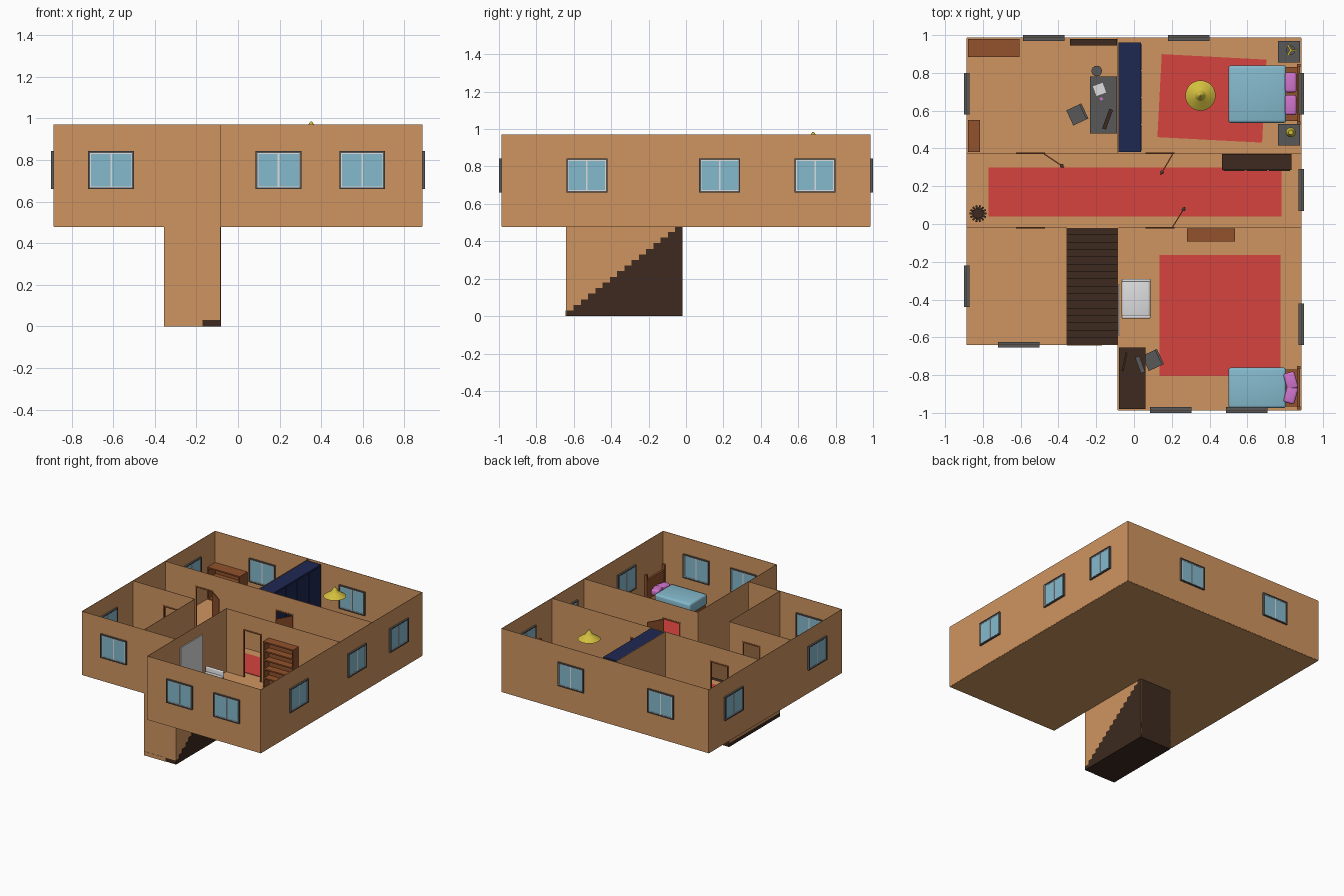
import bpy
import bmesh
from math import degrees, radians, atan2, hypot
from mathutils import Matrix, Vector

cube = bpy.data.objects.get("Cube")
if cube:
    bpy.data.objects.remove(cube)


def material(name, *rgb):
    linear = [((c / 255 + 0.055) / 1.055) ** 2.4 for c in rgb] + [1]
    mat = bpy.data.materials.new(name)
    mat.use_nodes = True
    mat.diffuse_color = linear
    mat.node_tree.nodes["Principled BSDF"].inputs["Base Color"].default_value = linear
    return mat


tan = material("tan plaster", 207, 149, 96)
red = material("red carpet", 214, 66, 62)
blue = material("pale blue", 133, 186, 205)
dark = material("dark wood", 61, 42, 31)
brown = material("brown wood", 146, 82, 44)
navy = material("navy", 30, 40, 82)
grey = material("dark grey", 88, 88, 88)
yellow = material("yellow", 210, 190, 62)
pink = material("orchid pink", 208, 116, 204)
white = material("light grey", 222, 222, 224)

FLOOR, TOP = 0.48, 0.97
LEFT, RIGHT, FRONT, BACK = -0.885, 0.885, -0.985, 0.985
STAIR_L, STAIR_R, NOTCH = -0.355, -0.085, -0.64
HALL_F, HALL_B = -0.02, 0.375


def finish(name, bm, mat, smooth=False):
    mesh = bpy.data.meshes.new(name)
    bm.to_mesh(mesh)
    bm.free()
    mesh.materials.append(mat)
    obj = bpy.data.objects.new(name, mesh)
    bpy.context.collection.objects.link(obj)
    for poly in mesh.polygons:
        poly.use_smooth = smooth
    return obj


def box(name, x, y, z, mat, spin=0, pivot=None, soft=0):
    """Box between coordinate ranges, optionally turned about a floor point."""
    bm = bmesh.new()
    size = [r[1] - r[0] for r in (x, y, z)]
    mid = Vector([(r[0] + r[1]) / 2 for r in (x, y, z)])
    bmesh.ops.create_cube(bm, size=1, matrix=Matrix.Translation(mid) @ Matrix.Diagonal((*size, 1)))
    if soft:
        bmesh.ops.bevel(bm, geom=bm.edges[:], offset=soft, segments=3, profile=0.5, affect='EDGES')
    if spin:
        p = Vector((*pivot, 0)) if pivot else mid
        turn = Matrix.Rotation(radians(spin), 4, 'Z')
        bm.transform(Matrix.Translation(p) @ turn @ Matrix.Translation(-p))
    return finish(name, bm, mat, bool(soft))


def cone(name, centre, low, high, z, mat, sides=24):
    bm = bmesh.new()
    place = Matrix.Translation((*centre, (z[0] + z[1]) / 2))
    bmesh.ops.create_cone(bm, cap_ends=True, segments=sides, radius1=low, radius2=high,
                          depth=z[1] - z[0], matrix=place)
    return finish(name, bm, mat)


def ball(name, centre, size, mat):
    bm = bmesh.new()
    place = Matrix.Translation(centre) @ Matrix.Diagonal((*size, 1))
    bmesh.ops.create_uvsphere(bm, u_segments=16, v_segments=10, radius=1, matrix=place)
    return finish(name, bm, mat, True)


def slab(name, along, at, span, z, thick, mat):
    """Upright panel along x or y, centred on the given line."""
    across = (at - thick, at + thick)
    x, y = (span, across) if along == 'x' else (across, span)
    return box(name, x, y, z, mat)


def wall(name, along, at, span, doors=(), base=FLOOR):
    start, lintel, thick = span[0], 0.85, 0.0015
    for a in doors:
        b = a + 0.145
        slab(name, along, at, (start, a), (base, TOP), thick, tan)
        slab(name + "_lintel", along, at, (a, b), (lintel, TOP), thick, tan)
        for edge in (a, b):
            slab("door_jamb", along, at, (edge - 0.005, edge + 0.005), (FLOOR, lintel), 0.004, brown)
        slab("door_head", along, at, (a, b), (lintel - 0.01, lintel), 0.004, brown)
        start = b
    slab(name, along, at, (start, span[1]), (base, TOP), thick, tan)


def window(along, at, mid):
    half, low, high = 0.11, 0.66, 0.843
    a, b = mid - half, mid + half
    slab("window_glass", along, at, (a + 0.006, b - 0.006), (low + 0.006, high - 0.006), 0.009, blue)
    for name, inset, rim, thick, mat in (("window_frame", 0, 0.009, 0.015, grey),
                                         ("window_sash", 0.009, 0.004, 0.011, white)):
        p, q, lo, hi = a + inset, b - inset, low + inset, high - inset
        for s in ((p, p + rim), (q - rim, q)):
            slab(name, along, at, s, (lo, hi), thick, mat)
        for z in ((lo, lo + rim), (hi - rim, hi)):
            slab(name, along, at, (p, q), z, thick, mat)
    slab("window_mullion", along, at, (mid - 0.004, mid + 0.004), (low + 0.01, high - 0.01), 0.011, white)


# Floors around the open stairwell
ground = (FLOOR - 0.003, FLOOR + 0.001)
box("floor_front_right", (STAIR_R, RIGHT), (FRONT, HALL_F), ground, tan)
box("floor_back", (LEFT, RIGHT), (HALL_F, BACK), ground, tan)
box("floor_front_left", (LEFT, STAIR_L), (NOTCH, HALL_F), ground, tan)

# Outer and inner walls
wall("back_wall", 'x', BACK, (LEFT, RIGHT))
wall("right_wall", 'y', RIGHT, (FRONT, BACK))
wall("left_wall", 'y', LEFT, (NOTCH, BACK))
wall("front_wall", 'x', FRONT, (STAIR_R, RIGHT))
wall("notch_wall", 'x', NOTCH, (LEFT, STAIR_L))
wall("stair_front_wall", 'x', NOTCH, (STAIR_L, STAIR_R), base=0.03)
wall("stair_left_wall", 'y', STAIR_L, (NOTCH, HALL_F), base=0.03)
wall("stair_right_wall", 'y', STAIR_R, (NOTCH, HALL_F), base=0.03)
wall("front_room_side_wall", 'y', STAIR_R, (FRONT, NOTCH))
wall("study_side_wall", 'y', STAIR_R, (HALL_B, BACK))
wall("hall_back_wall", 'x', HALL_B, (LEFT, RIGHT), doors=(-0.62, 0.065))
wall("hall_front_left", 'x', HALL_F, (LEFT, STAIR_L), doors=(-0.62,))
wall("hall_front_right", 'x', HALL_F, (STAIR_R, RIGHT), doors=(0.065,))

# Windows
for at, mids in ((FRONT, (0.195, 0.597)), (NOTCH, (-0.61,)), (BACK, (-0.478, 0.29))):
    for mid in mids:
        window('x', at, mid)
for at, mids in ((RIGHT, (-0.53, 0.18, 0.69)), (LEFT, (-0.33, 0.69))):
    for mid in mids:
        window('y', at, mid)

# Staircase, its sides just proud of the walls
STEPS = 16
run, rise = (HALL_F - NOTCH) / STEPS, FLOOR / STEPS
for i in range(STEPS):
    box("stair_step", (STAIR_L, STAIR_R + 0.004), (NOTCH + i * run, HALL_F), (i * rise, (i + 1) * rise), dark)
box("stair_kick_plate", (STAIR_L, -0.17), (NOTCH - 0.003, NOTCH), (0, rise), tan)

# Open door leaves
for hinge, tip in (((-0.475, 0.37), (-0.37, 0.3)), ((0.205, 0.37), (0.14, 0.26)), ((0.205, -0.015), (0.27, 0.09))):
    dx, dy = tip[0] - hinge[0], tip[1] - hinge[1]
    x, y = hinge
    box("door_leaf", (x, x + hypot(dx, dy)), (y - 0.003, y + 0.003), (FLOOR, 0.84), brown, degrees(atan2(dy, dx)), hinge)
    ball("door_knob", (x + dx * 0.88, y + dy * 0.88, 0.65), (0.01, 0.01, 0.008), grey)

# Carpets
pile = (FLOOR, FLOOR + 0.005)
box("hall_carpet", (-0.77, 0.78), (0.04, 0.3), pile, red)
box("front_room_carpet", (0.135, 0.775), (-0.805, -0.165), pile, red)
box("bedroom_carpet", (0.135, 0.69), (0.445, 0.885), pile, red, -3)


def shelf(name, x, y, top, mat, face, rows):
    """Open bookcase; face is the axis its open side looks along."""
    t = 0.01
    if face == 'y':
        box(name + "_back", x, (y[1] - t, y[1]), (FLOOR, top), mat)
        sides = [((x[0], x[0] + t), y), ((x[1] - t, x[1]), y)]
    else:
        box(name + "_back", (x[0], x[0] + t), y, (FLOOR, top), mat)
        sides = [(x, (y[0], y[0] + t)), (x, (y[1] - t, y[1]))]
    for sx, sy in sides:
        box(name + "_side", sx, sy, (FLOOR, top), mat)
    for i in range(rows + 1):
        z = FLOOR + (top - FLOOR - t) * i / rows
        box(name + "_board", x, y, (z, z + t), mat)


def table(name, x, y, top, mat):
    box(name + "_top", x, y, (top - 0.015, top), mat)
    for lx in (x[0], x[1] - 0.015):
        for ly in (y[0], y[1] - 0.015):
            box(name + "_leg", (lx, lx + 0.015), (ly, ly + 0.015), (FLOOR, top), mat)


def chair(x, y, spin):
    r, seat, p = 0.044, 0.59, (x, y)
    box("chair_seat", (x - r, x + r), (y - r, y + r), (seat - 0.015, seat), grey, spin, p)
    box("chair_back", (x - r, x - r + 0.012), (y - r, y + r), (seat, 0.7), grey, spin, p)
    for sx in (-r, r - 0.01):
        for sy in (-r, r - 0.01):
            box("chair_leg", (x + sx, x + sx + 0.01), (y + sy, y + sy + 0.01), (FLOOR, seat), grey, spin, p)


def bed(y, pillows):
    box("bed_frame", (0.51, 0.875), (y[0] + 0.01, y[1] - 0.01), (FLOOR, 0.53), brown)
    box("bed_headboard", (0.865, 0.88), y, (FLOOR, 0.68), brown)
    for post in y:
        box("bed_post", (0.862, 0.882), (post - 0.008, post + 0.008), (FLOOR, 0.72), brown)
    box("bed_blanket", (0.5, 0.805), y, (0.505, 0.59), blue, soft=0.015)
    for py, half, spin in pillows:
        box("pillow", (0.8, 0.86), (py - half, py + half), (0.56, 0.605), pink, spin, soft=0.012)


def plant(x, y, z, r, leaf, count):
    cone("plant_pot", (x, y), r * 0.5, r * 0.7, (z, z + r * 1.5), grey, 12)
    for i in range(count):
        box("plant_leaf", (x, x + r), (y - 0.005, y + 0.005), (z + r * 1.5, z + r * 2.5), leaf, i * 360 / count, (x, y))


# Study
shelf("low_bookcase", (-0.88, -0.605), (0.885, 0.98), 0.73, brown, 'y', 3)
shelf("side_bookcase", (-0.88, -0.815), (0.38, 0.55), 0.73, brown, 'x', 3)
shelf("wall_bookcase", (-0.34, -0.09), (0.945, 0.98), 0.76, dark, 'y', 3)
table("study_desk", (-0.232, -0.09), (0.48, 0.78), 0.65, grey)
box("paper_sheet", (-0.21, -0.155), (0.685, 0.74), (0.65, 0.656), white, 20)
box("pink_note", (-0.18, -0.165), (0.655, 0.67), (0.65, 0.656), pink, 30)
box("keyboard", (-0.15, -0.13), (0.5, 0.61), (0.65, 0.665), dark, -20)
chair(-0.3, 0.58, 205)
cone("waste_bin", (-0.197, 0.81), 0.022, 0.028, (FLOOR, 0.56), grey, 16)

# Wardrobe against the study wall
box("wardrobe", (-0.083, 0.036), (0.38, 0.96), (FLOOR, 0.966), navy)
for i in range(4):
    y = 0.386 + i * 0.143
    box("wardrobe_door", (0.036, 0.04), (y, y + 0.137), (FLOOR + 0.02, 0.955), navy)

# Back bedroom
bed((0.535, 0.84), ((0.63, 0.053, 0), (0.75, 0.053, 0)))
for y in ((0.415, 0.53), (0.855, 0.97)):
    box("nightstand", (0.762, 0.878), y, (FLOOR, 0.59), grey)
cone("lamp_stem", (0.83, 0.485), 0.006, 0.006, (0.59, 0.65), grey, 8)
cone("lamp_shade", (0.83, 0.485), 0.026, 0.012, (0.63, 0.67), yellow)
plant(0.83, 0.92, 0.59, 0.035, yellow, 3)
cone("pendant_shade", (0.352, 0.68), 0.08, 0.028, (0.915, 0.95), yellow, 32)
cone("pendant_cap", (0.352, 0.68), 0.028, 0.004, (0.95, 0.985), yellow, 32)

# Hall
box("hall_dresser", (0.465, 0.835), (0.285, 0.37), (FLOOR, 0.7), dark)
for i in range(3):
    x = 0.475 + i * 0.12
    box("dresser_drawer", (x, x + 0.11), (0.28, 0.285), (0.5, 0.68), dark)
plant(-0.825, 0.055, FLOOR, 0.045, dark, 14)

# Front room
bed((-0.975, -0.76), ((-0.83, 0.045, 15), (-0.905, 0.045, -15)))
shelf("tall_bookcase", (0.28, 0.535), (-0.092, -0.024), 0.84, brown, 'y', 5)
table("front_desk", (-0.08, 0.06), (-0.98, -0.655), 0.64, dark)
box("desk_screen", (-0.055, -0.045), (-0.78, -0.68), (0.65, 0.74), dark, -12)
box("desk_keyboard", (0.02, 0.045), (-0.79, -0.7), (0.64, 0.65), grey, 20)
chair(0.1, -0.72, 205)
box("wall_mirror", (-0.081, -0.074), (-0.59, -0.32), (0.6, 0.885), white)
box("armchair_base", (-0.065, 0.088), (-0.5, -0.29), (FLOOR, 0.6), white, soft=0.015)
for y in ((-0.5, -0.482), (-0.308, -0.29)):
    box("armchair_arm", (-0.065, 0.088), y, (FLOOR, 0.635), white, soft=0.006)
